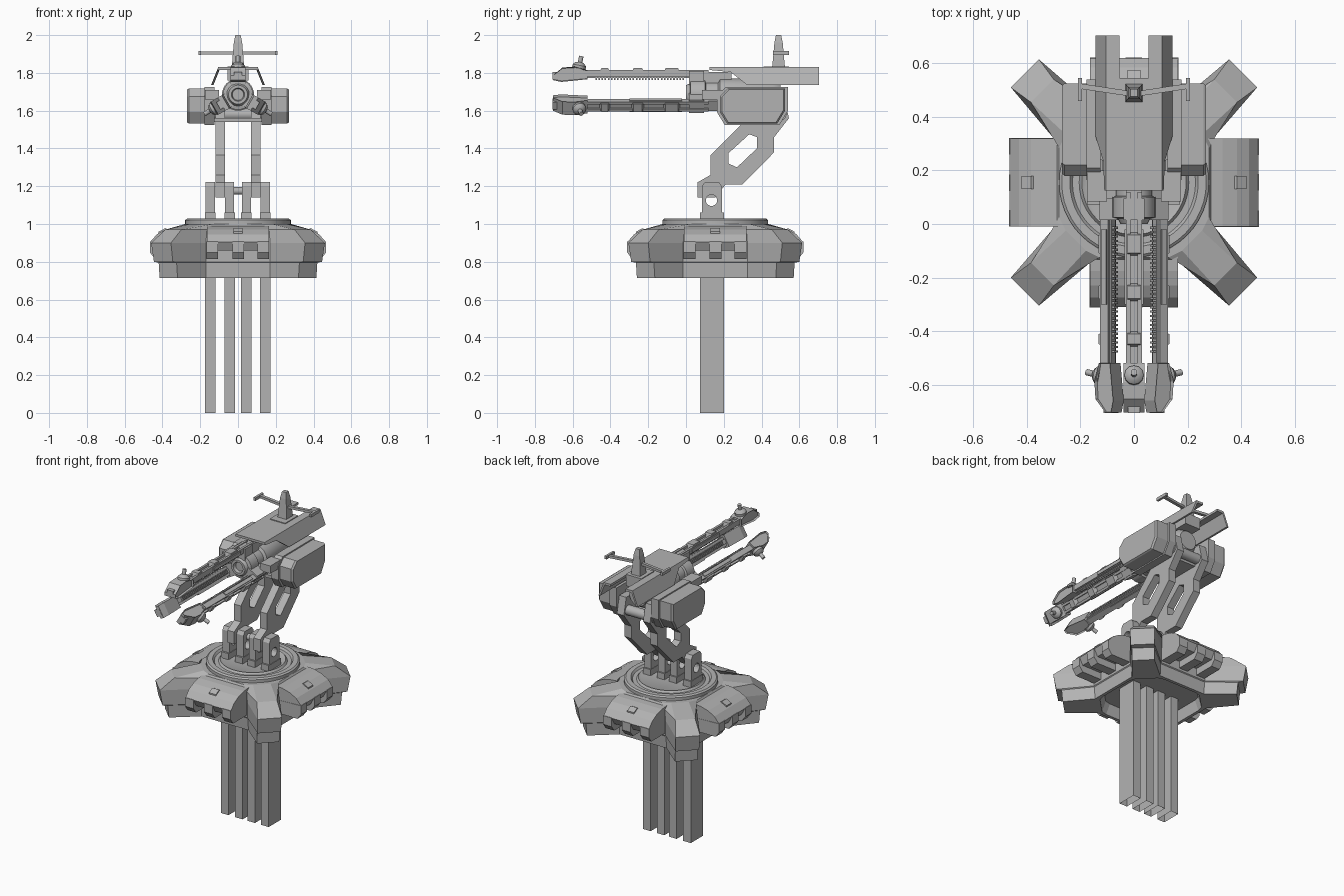
import bpy, bmesh, math
from mathutils import Matrix, Vector

if "Cube" in bpy.data.objects:
    bpy.data.objects.remove(bpy.data.objects["Cube"])

grey = bpy.data.materials.new("plain grey")
grey.use_nodes = True
GREY = (0.45, 0.45, 0.45, 1)
grey.diffuse_color = GREY
grey.node_tree.nodes["Principled BSDF"].inputs["Base Color"].default_value = GREY

ID = Matrix.Identity(4)
SIDES = (("left", ID), ("right", Matrix.Scale(-1, 4, (1, 0, 0))))


def finish(name, bm, xf=ID, smooth=False):
    bm.transform(xf)
    bmesh.ops.recalc_face_normals(bm, faces=bm.faces)
    me = bpy.data.meshes.new(name)
    bm.to_mesh(me)
    bm.free()
    me.materials.append(grey)
    ob = bpy.data.objects.new(name, me)
    bpy.context.collection.objects.link(ob)
    if smooth:
        bpy.ops.object.select_all(action='DESELECT')
        ob.select_set(True)
        bpy.context.view_layer.objects.active = ob
        bpy.ops.object.shade_smooth_by_angle(angle=math.radians(35))
    return ob


def loft(name, rings, xf=ID, smooth=False, open_start=False):
    """Skin equal-length rings of points and cap the ends."""
    bm = bmesh.new()
    vs = [[bm.verts.new(p) for p in ring] for ring in rings]
    n = len(vs[0])
    for a, b in zip(vs, vs[1:]):
        for i in range(n):
            bm.faces.new((a[i], a[(i + 1) % n], b[(i + 1) % n], b[i]))
    if not open_start:
        bm.faces.new(vs[0])
    bm.faces.new(vs[-1])
    return finish(name, bm, xf, smooth)


def prism_x(name, pts, x0, x1, xf=ID):
    return loft(name, [[(x, y, z) for y, z in pts] for x in (x0, x1)], xf)


def box(name, x0, x1, y0, y1, z0, z1, xf=ID, open_start=False):
    ring = [(x0, y0), (x1, y0), (x1, y1), (x0, y1)]
    return loft(name, [[(x, y, z) for x, y in ring] for z in (z0, z1)], xf, open_start=open_start)


def turned(name, profile, centre, axis='Z', n=32, xf=ID):
    """Round part from (radius, distance) pairs along an axis."""
    rings = [[(r * math.cos(i * math.tau / n), r * math.sin(i * math.tau / n), d)
              for i in range(n)] for r, d in profile]
    turn = Vector({'X': (1, 0, 0), 'Y': (0, 1, 0), 'Z': (0, 0, 1)}[axis]).to_track_quat('Z', 'Y')
    return loft(name, rings, xf @ Matrix.Translation(centre) @ turn.to_matrix().to_4x4(), True)


def holed_plate(name, outer, hole, x0, x1, xf=ID):
    bm = bmesh.new()
    edges = []
    for loop in (outer, hole):
        vs = [bm.verts.new((x0, y, z)) for y, z in loop]
        edges += [bm.edges.new((vs[i - 1], vs[i])) for i in range(len(vs))]
    bmesh.ops.triangle_fill(bm, use_beauty=True, edges=edges)
    ext = bmesh.ops.extrude_face_region(bm, geom=bm.faces[:], use_keep_orig=True)
    moved = [v for v in ext["geom"] if isinstance(v, bmesh.types.BMVert)]
    bmesh.ops.translate(bm, verts=moved, vec=(x1 - x0, 0, 0))
    return finish(name, bm, xf)


# Star-shaped base: one lofted shell with four diagonal feet
BASE = Matrix.Translation((0, 0.155, 0))


def star(z, valley, tip):
    ring = []
    for k in range(4):
        rot = Matrix.Rotation(k * math.pi / 2, 3, 'Z')
        for a, b in (valley, tip, tip[::-1], valley[::-1]):
            ring.append(rot @ Vector((a, b, z)))
    return ring


loft("base_shell", [
    star(0.79, (0.26, 0.1), (0.25, 0.14)),
    star(0.715, (0.27, 0.12), (0.26, 0.16)),
    star(0.715, (0.29, 0.17), (0.415, 0.32)),
    star(0.795, (0.295, 0.17), (0.42, 0.325)),
    star(0.80, (0.30, 0.17), (0.445, 0.345)),
    star(0.90, (0.30, 0.17), (0.46, 0.355)),
    star(0.97, (0.30, 0.165), (0.385, 0.30)),
    star(1.0, (0.28, 0.13), (0.255, 0.18))], BASE)

# Four curved armour blocks with toothed undersides
for k in range(4):
    xf = BASE @ Matrix.Rotation(k * math.pi / 2, 4, 'Z')
    curve = [(0.27, 0.99), (0.33, 0.985), (0.385, 0.97), (0.43, 0.945), (0.465, 0.905)]
    prism_x(f"armour_block_{k}", curve + [(0.44, 0.86), (0.27, 0.86)], -0.165, 0.165, xf)
    for x in (-0.165, -0.032, 0.105):
        prism_x(f"armour_tooth_{k}", [(0.28, 0.9), (0.467, 0.907), (0.467, 0.85),
                                      (0.44, 0.815), (0.28, 0.815)], x, x + 0.062, xf)
    prism_x(f"armour_hatch_{k}", [(0.375, 0.973), (0.385, 0.978), (0.42, 0.959), (0.42, 0.95)],
            -0.025, 0.025, xf)

# Turntable
turned("turntable", [(0.28, 0.99), (0.28, 1.02), (0.27, 1.028), (0.24, 1.028), (0.23, 1.015),
                     (0.205, 1.015), (0.195, 1.028), (0.18, 1.02)], (0, 0.155, 0), n=48)

# Four hollow pillars ending in pierced lugs
HOLE = [(0.135 + 0.03 * math.cos(a * math.tau / 16), 1.125 + 0.03 * math.sin(a * math.tau / 16))
        for a in range(16)]
for i, x in enumerate((-0.175, -0.072, 0.017, 0.117)):
    box(f"pillar_{i}", x, x + 0.055, 0.073, 0.2, 0, 1.06, open_start=True)
    holed_plate(f"pillar_lug_{i}", [(0.085, 1.05), (0.19, 1.05), (0.19, 1.2), (0.175, 1.222),
                                    (0.1, 1.222), (0.085, 1.2)], HOLE, x + 0.003, x + 0.052)
turned("hinge_pin", [(0.02, -0.12), (0.02, 0.12)], (0, 0.135, 1.175), 'X', 16)

# Slotted lifting arms and side pods
ARM = [(0.06, 1.14), (0.06, 1.22), (0.13, 1.26), (0.13, 1.365), (0.325, 1.56), (0.34, 1.67),
       (0.52, 1.67), (0.545, 1.56), (0.467, 1.46), (0.467, 1.38), (0.3, 1.21), (0.21, 1.21), (0.155, 1.14)]
SLOT = [(0.225, 1.375), (0.225, 1.32), (0.27, 1.3), (0.375, 1.4), (0.375, 1.46), (0.335, 1.475)]
POD = [(0.165, 1.68), (0.21, 1.725), (0.54, 1.725), (0.54, 1.6), (0.495, 1.525), (0.205, 1.525), (0.165, 1.59)]


def pod_ring(x, s):
    return [(x, 0.352 + (y - 0.352) * s, 1.625 + (z - 1.625) * s) for y, z in POD]


for side, xf in SIDES:
    holed_plate(f"lifting_arm_{side}", ARM, SLOT, 0.07, 0.12, xf)
    prism_x(f"pod_back_plate_{side}", POD, 0.125, 0.178, xf)
    loft(f"side_pod_{side}", [pod_ring(0.178, 0.92), pod_ring(0.26, 0.92), pod_ring(0.27, 0.87)], xf)
    box(f"pod_bracket_{side}", 0.1, 0.175, 0.085, 0.2, 1.66, 1.71, xf)
turned("rear_shaft", [(0.032, -0.13), (0.032, 0.13)], (0, 0.5, 1.58), 'X', 16)
box("cradle_floor", -0.13, 0.13, 0.24, 0.48, 1.54, 1.56)

# Gun hub
AXIS = (0, 0, 1.685)
turned("gun_hub", [(0.03, 0.02), (0.035, 0.0), (0.05, 0.0), (0.06, 0.02), (0.08, 0.025), (0.08, 0.1),
                   (0.068, 0.105), (0.068, 0.17), (0.085, 0.18), (0.085, 0.46), (0.06, 0.5)], AXIS, 'Y')

# Three identical rail barrels around the hub axis
HEAD = [(-0.705, 0.1), (-0.655, 0.145), (-0.59, 0.15), (-0.52, 0.13), (-0.52, 0.08), (-0.66, 0.065), (-0.705, 0.075)]
for k in range(3):
    xf = Matrix.Translation(AXIS) @ Matrix.Rotation(k * math.tau / 3, 4, 'Y')
    widths = ((-0.028, 0.82), (-0.04, 0.95), (0.04, 0.95), (0.028, 0.82))
    loft(f"muzzle_block_{k}", [[(x, -0.61 + (y + 0.61) * (0.9 + s / 10), 0.108 + (h - 0.108) * s)
                                for y, h in HEAD] for x, s in widths], xf)
    box(f"muzzle_tip_{k}", -0.022, 0.022, -0.706, -0.64, 0.08, 0.12, xf)
    turned(f"muzzle_knob_{k}", [(0.036, 0.135), (0.036, 0.155), (0.024, 0.168), (0.012, 0.172), (0.012, 0.205)],
           (0, -0.565, 0), 'Z', 12, xf @ Matrix.Translation((0, -0.565, 0.15))
           @ Matrix.Rotation(-0.2, 4, 'X') @ Matrix.Translation((0, 0.565, -0.15)))
    box(f"barrel_core_{k}", -0.014, 0.014, -0.54, 0.13, 0.088, 0.115, xf)
    for side, mir in SIDES:
        box(f"barrel_rail_{side}_{k}", 0.014, 0.029, -0.53, 0.12, 0.095, 0.13, xf @ mir)
        box(f"barrel_cheek_{side}_{k}", 0.029, 0.035, -0.3, -0.02, 0.1, 0.122, xf @ mir)
    for y, w in ((-0.46, 0.06), (-0.29, 0.07), (-0.12, 0.09)):
        prism_x(f"barrel_clamp_{k}", [(y, 0.11), (y + 0.012, 0.14), (y + w - 0.012, 0.14), (y + w, 0.11)],
                -0.024, 0.024, xf)
    box(f"barrel_mount_{k}", -0.04, 0.04, 0.015, 0.095, 0.05, 0.125, xf)
    box(f"barrel_carriage_{k}", -0.03, 0.03, 0.095, 0.24, 0.05, 0.12, xf)
    teeth = box(f"rack_teeth_{k}", -0.012, 0.012, -0.48, -0.472, 0.077, 0.09, xf)
    arr = teeth.modifiers.new("repeat", 'ARRAY')
    arr.count = 29
    arr.use_relative_offset = False
    arr.use_constant_offset = True
    arr.constant_offset_displace = (0, 0.0165, 0)

# Thin roof shell with a rear slot and sloping sides
PLAN = [(-0.105, 0.125), (0.105, 0.125), (0.105, 0.705), (0.055, 0.705), (0.055, 0.42),
        (-0.055, 0.42), (-0.055, 0.705), (-0.105, 0.705)]
loft("roof_plate", [[(x, y, z) for x, y in PLAN] for z in (1.815, 1.83)])
EDGE = [(0.125, 1.83), (0.705, 1.83), (0.705, 1.735), (0.325, 1.735), (0.235, 1.805), (0.125, 1.815)]
for side, xf in SIDES:
    loft(f"roof_side_{side}", [[(x + (1.83 - z) * 0.4, y, z) for y, z in EDGE] for x in (0.092, 0.105)], xf)

# Sight fin with its crossbar
box("sight_seat", -0.056, 0.056, 0.41, 0.545, 1.76, 1.835)


def fin(z, w, d):
    return [(x * w, 0.49 + y * d, z) for x, y in ((-1, -1), (1, -1), (1, 1), (-1, 1))]


loft("sight_fin", [fin(1.83, 0.032, 0.034), fin(1.87, 0.03, 0.03), fin(1.96, 0.022, 0.022), fin(2.0, 0.014, 0.014)])
for side, xf in SIDES:
    loft(f"sight_bar_{side}", [[(x, y + dy, z + dz) for dy, dz in ((-0.01, -0.008), (0.01, -0.008),
                                                                (0.01, 0.008), (-0.01, 0.008))]
                               for x, y, z in ((0, 0.485, 1.905), (0.2, 0.515, 1.905))], xf)
    box(f"sight_bar_end_{side}", 0.195, 0.21, 0.46, 0.545, 1.895, 1.915, xf)
